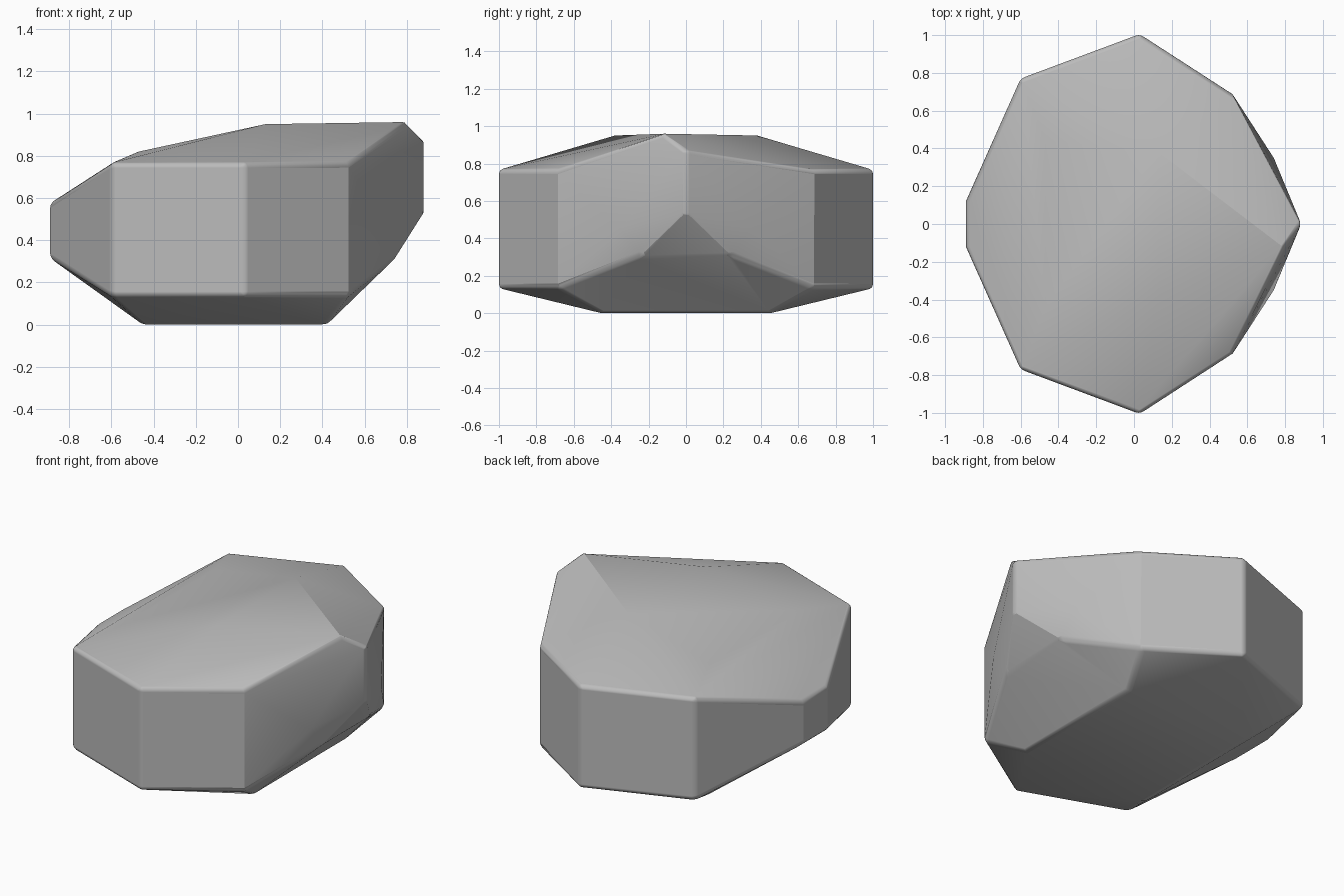
import bpy, bmesh, math

cube = bpy.data.objects.get("Cube")
if cube:
    bpy.data.objects.remove(cube, do_unlink=True)

stone = bpy.data.materials.new("stone_grey")
stone.use_nodes = True
grey = (0.5, 0.5, 0.5, 1)
stone.diffuse_color = grey
stone.node_tree.nodes["Principled BSDF"].inputs["Base Color"].default_value = grey

# Corner points of the boulder, mirrored front to back
corners = []
for side in (-1, 1):
    # upright walls
    for x, y in ((-0.6, 0.77), (0.03, 1.005), (0.52, 0.69)):
        corners += [(x, side * y, 0.135), (x, side * y, 0.765)]
    # blunt left end
    corners += [(-0.89, side * 0.12, 0.315), (-0.89, side * 0.12, 0.575)]
    # crown
    corners += [(-0.47, side * 0.44, 0.82), (0.13, side * 0.38, 0.95)]
    # flat base
    corners += [(-0.45, side * 0.45, 0), (0.42, side * 0.45, 0)]
    # underside and shoulder of the pointed end
    corners += [(0.74, side * 0.24, 0.31), (0.74, side * 0.35, 0.45)]
# peak and beak of the pointed end
corners += [(0.8, -0.12, 0.96), (0.885, 0, 0.87), (0.885, 0, 0.54)]

# Wrap the corners in one closed skin
bm = bmesh.new()
for co in corners:
    bm.verts.new(co)
hull = bmesh.ops.convex_hull(bm, input=bm.verts)
loose = [v for v in bm.verts if not v.link_faces]
bmesh.ops.delete(bm, geom=loose, context='VERTS')
bmesh.ops.dissolve_limit(bm, angle_limit=math.radians(1),
                         verts=bm.verts, edges=bm.edges)
bmesh.ops.recalc_face_normals(bm, faces=bm.faces)
mesh = bpy.data.meshes.new("boulder")
bm.to_mesh(mesh)
bm.free()
mesh.materials.append(stone)

boulder = bpy.data.objects.new("boulder", mesh)
bpy.context.collection.objects.link(boulder)

# Worn edges
bevel = boulder.modifiers.new("worn_edges", 'BEVEL')
bevel.width = 0.022
bevel.segments = 3
bevel.limit_method = 'ANGLE'
bevel.angle_limit = math.radians(28)
bevel.harden_normals = True

bpy.ops.object.select_all(action='DESELECT')
boulder.select_set(True)
bpy.context.view_layer.objects.active = boulder
bpy.ops.object.shade_smooth_by_angle(angle=math.radians(20))
